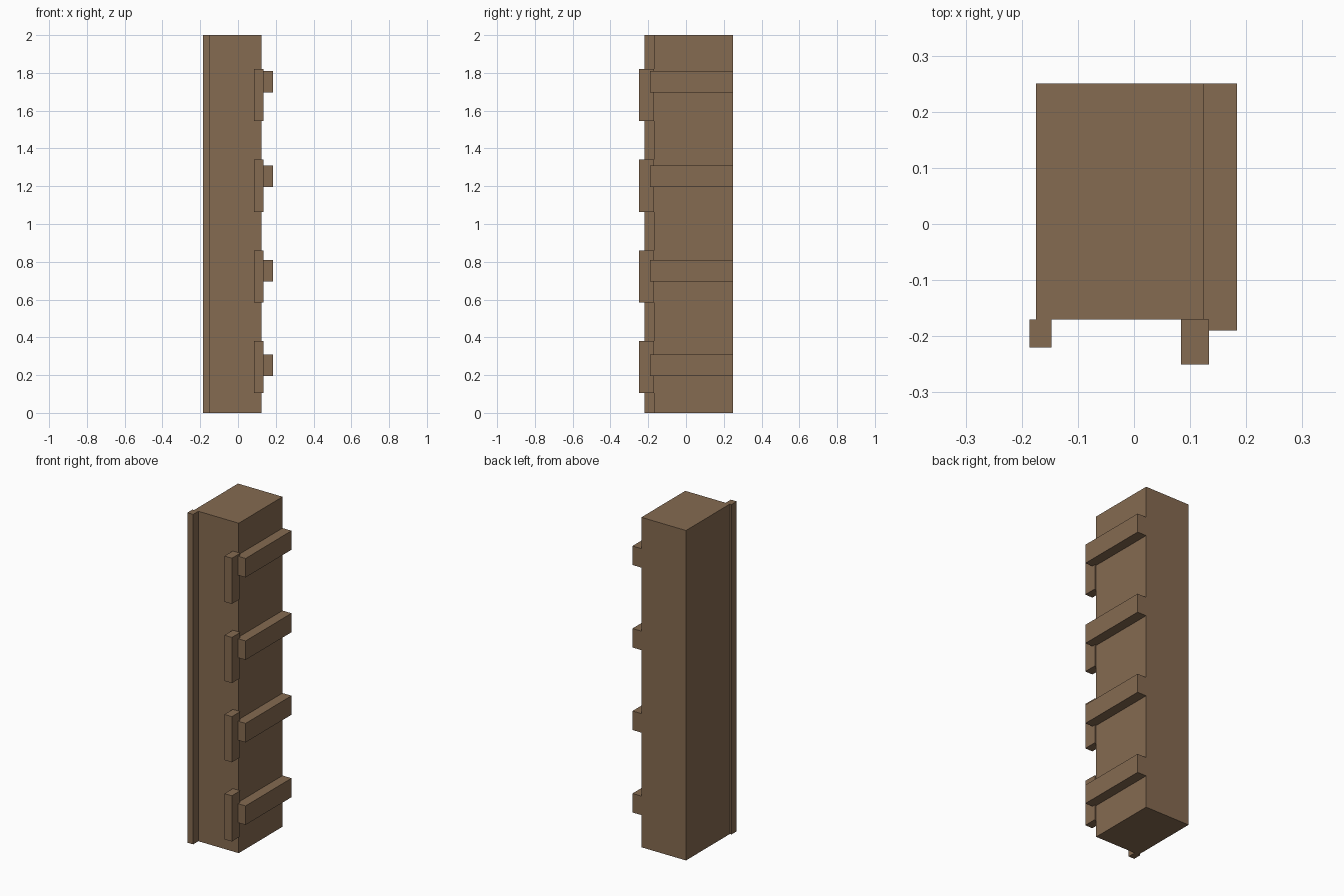
import bpy

if "Cube" in bpy.data.objects:
    bpy.data.objects.remove(bpy.data.objects["Cube"])

# Shared wood colour
wood = bpy.data.materials.new("brown_wood")
wood.diffuse_color = (0.235, 0.145, 0.082, 1)
wood.use_nodes = True
wood.node_tree.nodes["Principled BSDF"].inputs["Base Color"].default_value = wood.diffuse_color


def box(name, x, y, z):
    """Box from (min, max) ranges on each axis."""
    ranges = (x, y, z)
    bpy.ops.mesh.primitive_cube_add(size=1, location=[(a + b) / 2 for a, b in ranges])
    ob = bpy.context.object
    ob.name = name
    ob.scale = [b - a for a, b in ranges]
    bpy.ops.object.transform_apply(location=False, rotation=False, scale=True)
    ob.data.materials.append(wood)
    return ob


# Main post and the full-height strip on its front left edge
box("post", (-0.175, 0.124), (-0.17, 0.25), (0, 2))
box("edge_strip", (-0.186, -0.147), (-0.22, -0.17), (0, 2))

# Four side battens and four front blocks, each at its own spacing
for i in range(4):
    zb = 0.195 + 0.5 * i
    box(f"side_batten_{i + 1}", (0.124, 0.184), (-0.19, 0.25), (zb, zb + 0.115))
    zf = 0.104 + 0.48 * i
    box(f"front_block_{i + 1}", (0.084, 0.134), (-0.25, -0.17), (zf, zf + 0.277))
